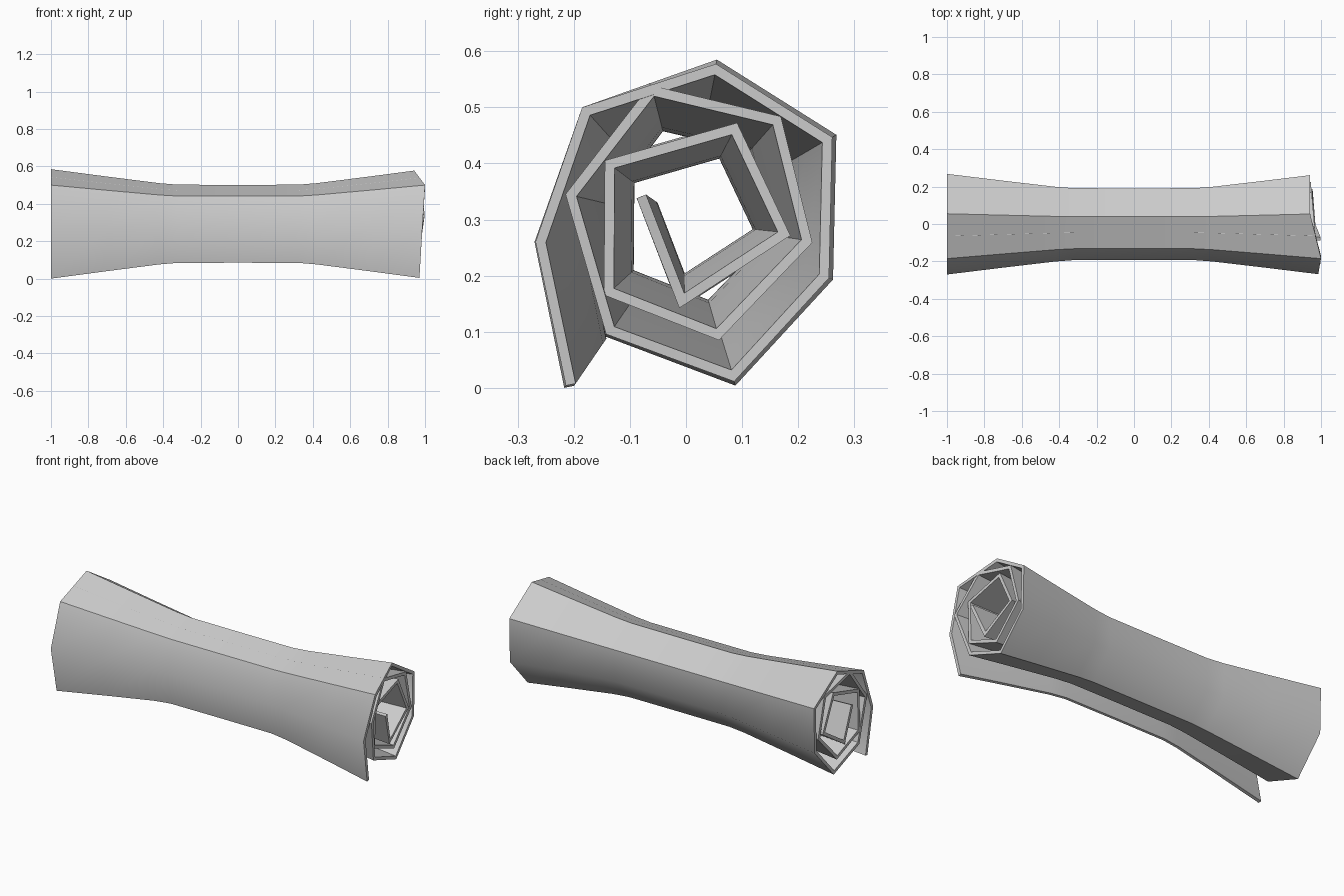
import bpy, bmesh
from mathutils import Vector

if "Cube" in bpy.data.objects:
    bpy.data.objects.remove(bpy.data.objects["Cube"])

CENTRE = Vector((0.0, 0.295))
THICK = 0.018

# outer edge of the rolled sheet (y, z) and where its right-hand rim ends in x
ROLL = [
    (-.217, .000, .970), (-.270, .260, .985), (-.185, .500, 1.00), (.055, .585, .942),
    (.268, .451, .940), (.262, .193, .940), (.088, .004, .945), (-.145, .092, .960),
    (-.215, .345, .998), (-.065, .543, .970), (.173, .488, .950), (.231, .258, .945),
    (.060, .080, .950), (-.149, .163, .960), (-.147, .407, .965), (.093, .476, .955),
    (.190, .271, .955), (-.012, .140, .970), (-.088, .338, .998)]

# narrowing of the roll along its length
WAIST = [(-1, 1), (-.7, .864), (-.42, .742), (-.32, .714), (0, .712),
         (.32, .714), (.42, .742), (.7, .864), (1, 1)]


def width_at(x):
    for (x0, s0), (x1, s1) in zip(WAIST, WAIST[1:]):
        if x <= x1:
            return s0 + (s1 - s0) * (x - x0) / (x1 - x0)
    return 1.0


def inset(points, t):
    """Mitred copy of an open line, moved to its right-hand side."""
    out = []
    for i, p in enumerate(points):
        normals = []
        for a, b in ((i - 1, i), (i, i + 1)):
            if a >= 0 and b < len(points):
                d = (points[b] - points[a]).normalized()
                normals.append(Vector((d.y, -d.x)))
        m = sum(normals, Vector((0, 0))).normalized()
        out.append(p + m * t / m.dot(normals[0]))
    return out


outer = [Vector(p[:2]) for p in ROLL]
inner = inset(outer, THICK)
loop = outer + inner[::-1]
ends = [p[2] for p in ROLL]
ends = ends + ends[::-1]
n = len(ROLL)

# rolled sheet lofted along x
bm = bmesh.new()
rings = []
for k, (x, _) in enumerate(WAIST):
    ring = []
    for p, end in zip(loop, ends):
        px = end if k == len(WAIST) - 1 else x
        q = CENTRE + (p - CENTRE) * width_at(px)
        ring.append(bm.verts.new((px, q.x, q.y)))
    rings.append(ring)
for a, b in zip(rings, rings[1:]):
    for i in range(2 * n):
        j = (i + 1) % (2 * n)
        bm.faces.new((a[i], a[j], b[j], b[i]))
# rims at both ends
for ring in (rings[0], rings[-1]):
    for i in range(n - 1):
        bm.faces.new((ring[i], ring[i + 1], ring[2 * n - 2 - i], ring[2 * n - 1 - i]))
bmesh.ops.recalc_face_normals(bm, faces=bm.faces)

mesh = bpy.data.meshes.new("rolled_sheet")
bm.to_mesh(mesh)
bm.free()
sheet = bpy.data.objects.new("rolled_sheet", mesh)
bpy.context.collection.objects.link(sheet)
bpy.context.view_layer.objects.active = sheet
sheet.select_set(True)
bpy.ops.object.shade_smooth_by_angle(angle=0.75)
